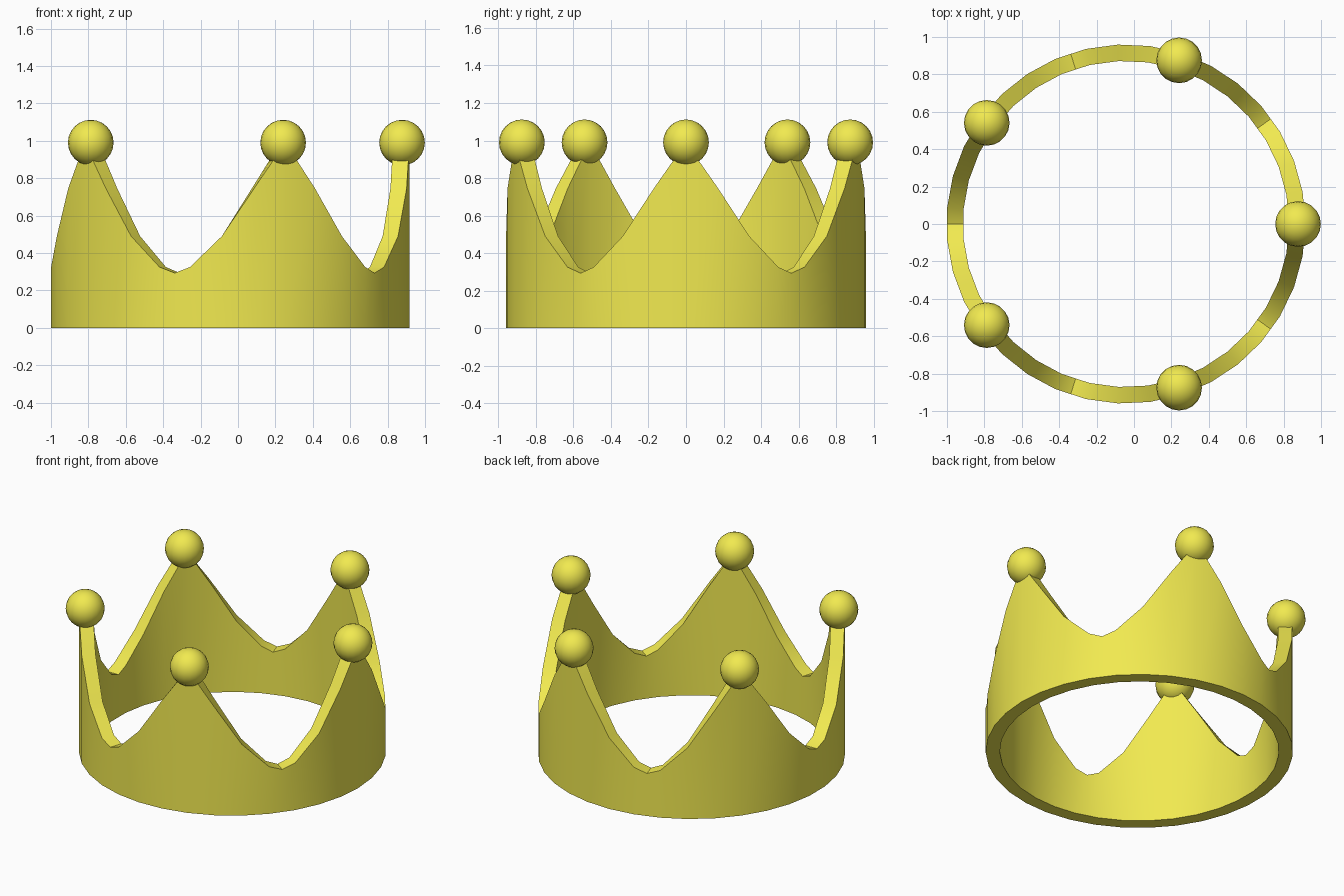
import bpy, bmesh
from math import sin, cos, radians, pi

if "Cube" in bpy.data.objects:
    bpy.data.objects.remove(bpy.data.objects["Cube"])

CX, R_OUT, R_IN = -0.043, 0.96, 0.872
POINTS, STEP = 5, 360 / 35          # five points, seven facets per point

gold = bpy.data.materials.new("gold")
gold.diffuse_color = (0.88, 0.82, 0.08, 1)
gold.use_nodes = True
gold.node_tree.nodes["Principled BSDF"].inputs["Base Color"].default_value = gold.diffuse_color


def finish(obj, angle):
    obj.data.materials.append(gold)
    bpy.ops.object.select_all(action='DESELECT')
    obj.select_set(True)
    bpy.context.view_layer.objects.active = obj
    bpy.ops.object.shade_smooth_by_angle(angle=radians(angle))


# Rim outline of one point: (angle from peak, height, radius factor)
flat = cos(radians(STEP / 2))       # valley sits mid-facet
half = [(STEP, 0.745, 1), (2 * STEP, 0.49, 1), (3 * STEP, 0.325, 1)]
outline = [(0, 0.99, 1)] + half + [(36, 0.293, flat)]
outline += [(72 - a, z, k) for a, z, k in reversed(half)]

# Crown band: closed loop of cross-sections with a zigzag rim
bm = bmesh.new()
sections = []
for p in range(POINTS):
    for a, z, k in outline:
        t = radians(a + 72 * p)
        sections.append([bm.verts.new((CX + r * k * cos(t), r * k * sin(t), h))
                         for r, h in ((R_OUT, 0), (R_OUT, z), (R_IN, z), (R_IN, 0))])
for i, s in enumerate(sections):
    n = sections[(i + 1) % len(sections)]
    for j in range(4):
        m = (j + 1) % 4
        bm.faces.new((s[j], n[j], n[m], s[m]))
bmesh.ops.recalc_face_normals(bm, faces=bm.faces)
mesh = bpy.data.meshes.new("crown_band")
bm.to_mesh(mesh)
bm.free()
band = bpy.data.objects.new("crown_band", mesh)
bpy.context.collection.objects.link(band)
finish(band, 30)

# Ball on each point
for p in range(POINTS):
    t = 2 * pi * p / POINTS
    bpy.ops.mesh.primitive_uv_sphere_add(
        segments=20, ring_count=12, radius=0.122,
        location=(CX + 0.92 * cos(t), 0.92 * sin(t), 0.99))
    ball = bpy.context.object
    ball.name = f"point_ball_{p + 1}"
    finish(ball, 40)
